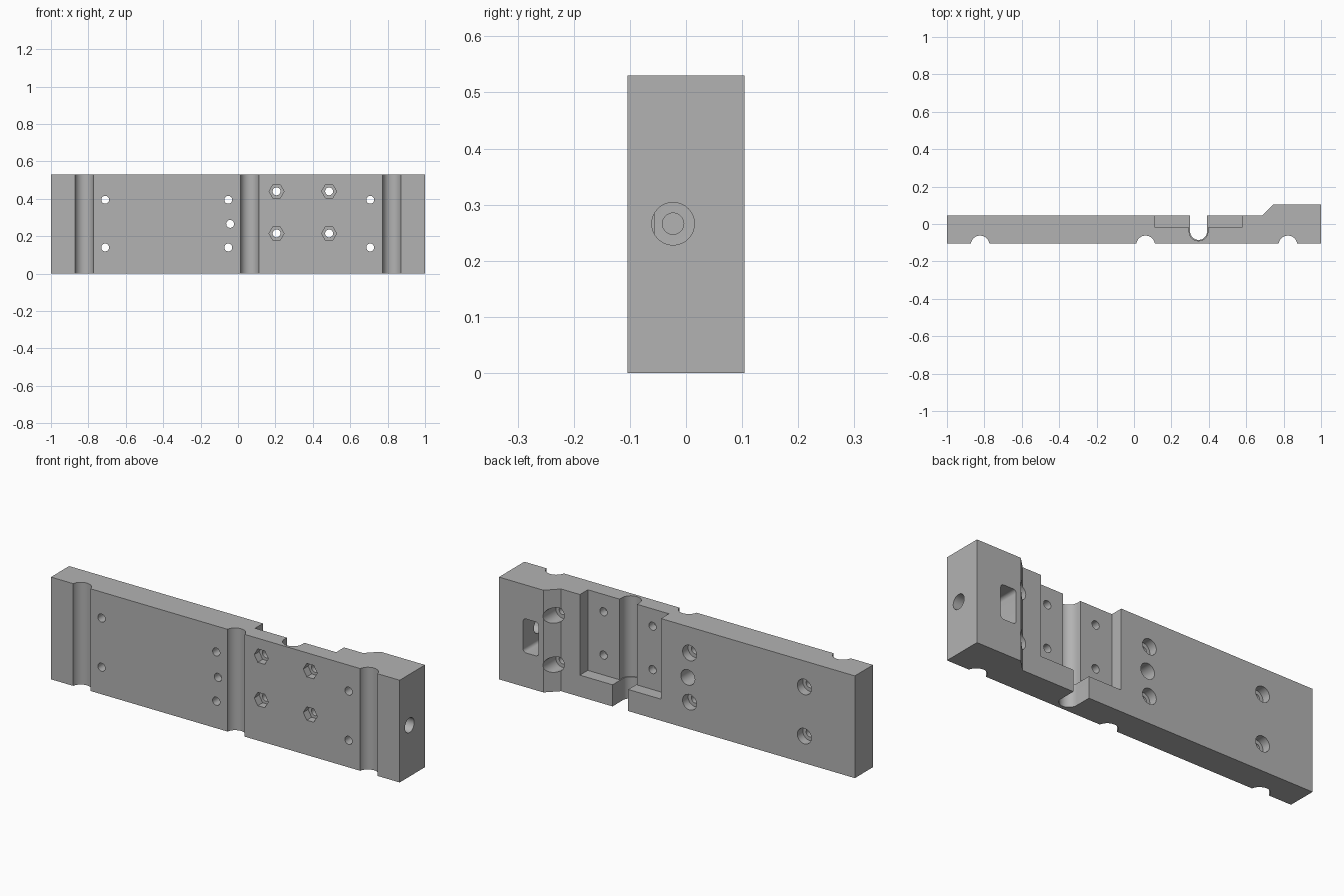
import bpy, bmesh, math
from mathutils import Matrix, Vector

cube = bpy.data.objects.get("Cube")
if cube:
    bpy.data.objects.remove(cube, do_unlink=True)

HEIGHT, FRONT, BACK = 0.53, -0.104, 0.045

grey = bpy.data.materials.new("plain grey")
grey.use_nodes = True
grey.diffuse_color = (0.45, 0.45, 0.45, 1)
grey.node_tree.nodes["Principled BSDF"].inputs["Base Color"].default_value = (0.45, 0.45, 0.45, 1)


def prism(name, outline, start, end, axis="z"):
    """Extrude a closed 2D outline along z, y or x."""
    place = {"z": lambda a, b, t: (a, b, t),
             "y": lambda a, b, t: (a, t, b),
             "x": lambda a, b, t: (t, a, b)}[axis]
    bm = bmesh.new()
    face = bm.faces.new([bm.verts.new(place(a, b, start)) for a, b in outline])
    new = bmesh.ops.extrude_face_region(bm, geom=[face])["geom"]
    shift = Vector(place(0, 0, end - start))
    bmesh.ops.translate(bm, vec=shift, verts=[v for v in new if isinstance(v, bmesh.types.BMVert)])
    bmesh.ops.recalc_face_normals(bm, faces=bm.faces)
    mesh = bpy.data.meshes.new(name)
    bm.to_mesh(mesh)
    bm.free()
    mesh.materials.append(grey)
    obj = bpy.data.objects.new(name, mesh)
    bpy.context.collection.objects.link(obj)
    return obj


def arc(a, b, radius, first=0, last=360, steps=32):
    full = last - first == 360
    count = steps if full else steps + 1
    angles = [math.radians(first + (last - first) * i / steps) for i in range(count)]
    return [(a + radius * math.cos(t), b + radius * math.sin(t)) for t in angles]


def rectangle(a0, a1, b0, b1):
    return [(a0, b0), (a1, b0), (a1, b1), (a0, b1)]


def rounded(a0, a1, b0, b1, r):
    return (arc(a1 - r, b1 - r, r, 0, 90, 6) + arc(a0 + r, b1 - r, r, 90, 180, 6)
            + arc(a0 + r, b0 + r, r, 180, 270, 6) + arc(a1 - r, b0 + r, r, 270, 360 - 0.001, 6))


# Plate with a thicker, chamfered end block
plate = prism("mounting_plate", [(-1, FRONT), (1, FRONT), (1, 0.104), (0.745, 0.104),
                                 (0.685, BACK), (-1, BACK)], 0, HEIGHT)


def cut(outline, start, end, axis="z"):
    cutter = prism("cutter", outline, start, end, axis)
    cutter.hide_render = True
    mod = plate.modifiers.new("cut", "BOOLEAN")
    mod.operation, mod.solver, mod.object = "DIFFERENCE", "EXACT", cutter
    bpy.context.view_layer.objects.active = plate
    bpy.ops.object.modifier_apply(modifier=mod.name)
    bpy.data.objects.remove(cutter, do_unlink=True)


def u_shape(x, y, r):
    return arc(x, y, r, 180, 360) + [(x + r, 0.2), (x - r, 0.2)]


# Shallow round grooves across the front
for x in (-0.823, 0.062, 0.823):
    cut(arc(x, -0.112, 0.05), -0.1, HEIGHT + 0.1)

# Back pocket, open at the top, with a deep channel running down through its ledge
cut(rectangle(0.112, 0.577, -0.02, 0.2), 0.112, HEIGHT + 0.1)
cut(u_shape(0.345, -0.04, 0.05), 0.112, HEIGHT + 0.1)
cut(u_shape(0.345, -0.04, 0.045), -0.1, 0.2)

# Counterbored screw holes
for x in (-0.71, -0.052, 0.707):
    for z in (0.14, 0.395):
        cut(arc(x, z, 0.021), -0.2, 0.2, "y")
        cut(arc(x, z, 0.04), 0.0, 0.2, "y")

# Single deeper counterbored hole
cut(arc(-0.042, 0.266, 0.021), -0.2, 0.2, "y")
cut(arc(-0.042, 0.266, 0.04), -0.06, 0.2, "y")

# Hexagonal nut recesses with screw holes into the pocket
for x in (0.206, 0.487):
    for z in (0.215, 0.44):
        cut(arc(x, z, 0.021), -0.2, 0.1, "y")
        cut(arc(x, z, 0.04, steps=6), -0.2, -0.064, "y")

# Window in the end block and the stepped bore that meets it
cut(rounded(0.772, 0.862, 0.178, 0.354, 0.018), -0.056, 0.2, "y")
cut(arc(-0.023, 0.266, 0.038), 0.82, 1.1, "x")
cut(arc(-0.023, 0.266, 0.019), 0.66, 0.84, "x")

bpy.ops.object.select_all(action="DESELECT")
plate.select_set(True)
bpy.context.view_layer.objects.active = plate
bpy.ops.object.shade_smooth_by_angle(angle=math.radians(30))
